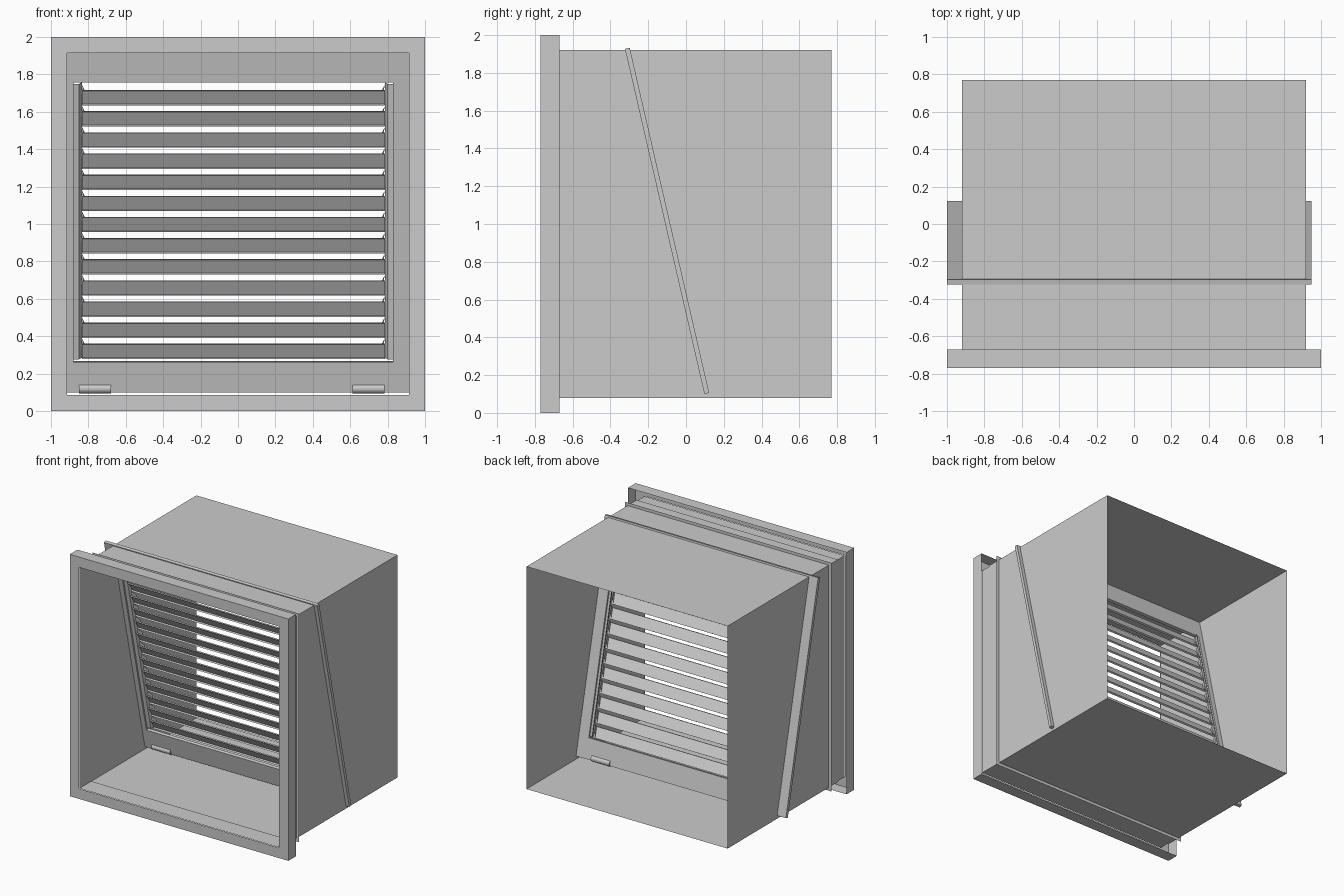
import bpy
import bmesh
import math
from mathutils import Matrix, Vector

cube = bpy.data.objects.get("Cube")
if cube:
    bpy.data.objects.remove(cube)

steel = bpy.data.materials.new("galvanised_grey")
steel.use_nodes = True
colour = (0.6, 0.6, 0.6, 1)
steel.diffuse_color = colour
steel.node_tree.nodes["Principled BSDF"].inputs["Base Color"].default_value = colour


def finish(name, bm, matrix=None):
    if matrix:
        bm.transform(matrix)
    mesh = bpy.data.meshes.new(name)
    bm.to_mesh(mesh)
    bm.free()
    mesh.materials.append(steel)
    obj = bpy.data.objects.new(name, mesh)
    bpy.context.collection.objects.link(obj)
    return obj


def loop(bm, rect, y):
    x0, x1, z0, z1 = rect
    return [bm.verts.new((x, y, z)) for x, z in ((x0, z0), (x1, z0), (x1, z1), (x0, z1))]


def bridge(bm, a, b):
    for i in range(4):
        j = (i + 1) % 4
        bm.faces.new((a[i], a[j], b[j], b[i]))


def sheet(name, *sections):
    """Thin rectangular shell through a list of (rectangle, y) sections."""
    bm = bmesh.new()
    loops = [loop(bm, r, y) for r, y in sections]
    for a, b in zip(loops, loops[1:]):
        bridge(bm, a, b)
    return finish(name, bm)


def solid_frame(name, outer, inner, y0, y1, matrix):
    bm = bmesh.new()
    rings = [loop(bm, r, y) for r, y in ((outer, y0), (outer, y1), (inner, y1), (inner, y0))]
    for i in range(4):
        bridge(bm, rings[i], rings[(i + 1) % 4])
    bmesh.ops.recalc_face_normals(bm, faces=bm.faces)
    return finish(name, bm, matrix)


def extrude_profile(name, points, x0, x1, matrix=None):
    """Open (y, z) profile swept along x as a thin sheet."""
    bm = bmesh.new()
    left = [bm.verts.new((x0, y, z)) for y, z in points]
    right = [bm.verts.new((x1, y, z)) for y, z in points]
    for i in range(len(points) - 1):
        bm.faces.new((left[i], right[i], right[i + 1], left[i + 1]))
    return finish(name, bm, matrix)


def square(half):
    return (-half, half, 1 - half, 1 + half)


# Duct body, front sleeve, hollow front flange and stiffening rim
sheet("duct_body", (square(0.92), -0.67), (square(0.92), 0.77))
sheet("inner_sleeve", (square(0.915), -0.765), (square(0.915), -0.61))
sheet("front_flange", (square(0.915), -0.77), (square(1.0), -0.77), (square(1.0), -0.67))
sheet("stiffening_rim", (square(0.92), -0.55), (square(0.945), -0.55))

# Tilted shutter panel, shifted slightly to one side
tilt = math.atan2(0.42, 1.825)
CENTRE = -0.025
panel = Matrix.Translation((CENTRE, 0.11, 0.103)) @ Matrix.Rotation(tilt, 4, "X")
OPEN, LOW, HIGH = 0.855, 0.165, 1.7
solid_frame("shutter_panel", (-0.975, 0.975, 0, 1.875), (-OPEN, OPEN, LOW, HIGH),
            -0.013, 0.013, panel)

# Sloping side guides within the opening
for side, label in ((-1, "right"), (1, "left")):
    bm = bmesh.new()
    rows = [[bm.verts.new((side * x, y, z)) for z in (LOW + 0.012, HIGH - 0.012)]
            for x, y in ((OPEN, 0.0), (0.825, 0.005), (0.81, 0.04))]
    for a, b in zip(rows, rows[1:]):
        bm.faces.new((a[0], a[1], b[1], b[0]))
    finish(label + "_guide", bm, panel)

# Open blades: high front edge, low rear edge with a small lip, and end tabs
for i in range(13):
    top = 0.36 + i * 0.113
    y = (panel @ Vector((0, 0, (top - 0.103) / math.cos(tilt)))).y
    profile = [(y - 0.012, top - 0.004), (y, top), (y + 0.045, top - 0.075),
               (y + 0.033, top - 0.082)]
    extrude_profile(f"blade_{i + 1}", profile, CENTRE - 0.81, CENTRE + 0.81)
    for side in (-1, 1):
        bm = bmesh.new()
        tab = [(0.805, y, top), (0.79, y + 0.045, top - 0.075),
               (0.79, y + 0.05, top - 0.01), (0.81, y + 0.01, top + 0.03)]
        bm.faces.new([bm.verts.new((CENTRE + side * x, ty, tz)) for x, ty, tz in tab])
        finish(f"blade_tab_{i + 1}_{'left' if side > 0 else 'right'}", bm)

# Hinge barrels at the foot of the panel
for x, label in ((-0.765, "right"), (0.697, "left")):
    bm = bmesh.new()
    bmesh.ops.create_cone(bm, cap_ends=True, segments=24, radius1=0.025,
                          radius2=0.025, depth=0.17)
    for f in bm.faces:
        f.smooth = len(f.verts) == 4
    place = Matrix.Translation((x, 0.105, 0.12)) @ Matrix.Rotation(math.pi / 2, 4, "Y")
    finish(label + "_hinge", bm, place)
